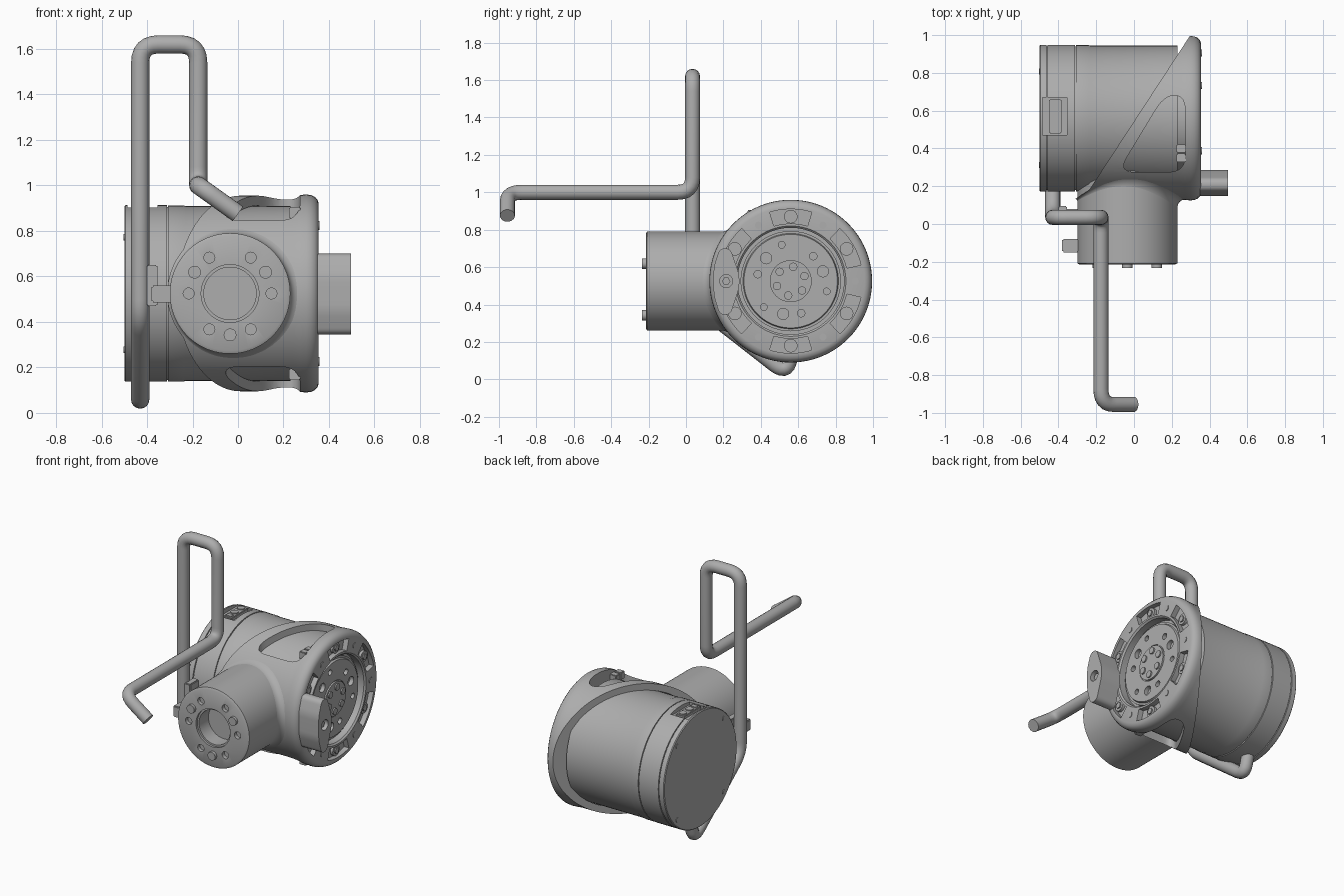
import bpy, bmesh, math
from math import cos, sin, pi, radians, sqrt
from mathutils import Matrix, Vector

if "Cube" in bpy.data.objects:
    bpy.data.objects.remove(bpy.data.objects["Cube"], do_unlink=True)

grey = bpy.data.materials.new("machined_grey")
grey.use_nodes = True
grey.diffuse_color = (0.42, 0.42, 0.42, 1)
grey.node_tree.nodes["Principled BSDF"].inputs["Base Color"].default_value = grey.diffuse_color

DRUM = Vector((0, 0.56, 0.525))      # centre of the drum, axis along x
NECK = Vector((-0.035, 0, 0.525))    # centre of the neck, axis along y
TURN = Matrix.Rotation(pi / 2, 4, 'Z')
ON_DRUM = Matrix.Translation(DRUM)
ON_NECK = Matrix.Translation(NECK) @ TURN
parts = []


def finish(bm, name, matrix=Matrix()):
    bmesh.ops.remove_doubles(bm, verts=bm.verts, dist=1e-5)
    bmesh.ops.transform(bm, matrix=matrix, verts=bm.verts)
    bmesh.ops.recalc_face_normals(bm, faces=bm.faces)
    mesh = bpy.data.meshes.new(name)
    bm.to_mesh(mesh)
    bm.free()
    mesh.materials.append(grey)
    ob = bpy.data.objects.new(name, mesh)
    bpy.context.collection.objects.link(ob)
    parts.append(ob)
    return ob


def revolve(name, profile, matrix, closed=False, seg=96):
    """Spin (along, radius) points about the local x axis."""
    bm = bmesh.new()
    vs = [bm.verts.new((a, r, 0)) for a, r in profile]
    pairs = list(zip(vs, vs[1:])) + ([(vs[-1], vs[0])] if closed else [])
    edges = [bm.edges.new(p) for p in pairs]
    bmesh.ops.spin(bm, geom=vs + edges, cent=(0, 0, 0), axis=(1, 0, 0),
                   angle=2 * pi, steps=seg, use_duplicate=False)
    return finish(bm, name, matrix)


def box(name, lo, hi, bevel=0.0):
    bm = bmesh.new()
    size = Vector(hi) - Vector(lo)
    bmesh.ops.create_cube(bm, size=1, matrix=Matrix.Diagonal((*size, 1)))
    if bevel:
        bmesh.ops.bevel(bm, geom=bm.edges[:], offset=bevel, segments=2, affect='EDGES')
    return finish(bm, name, Matrix.Translation((Vector(lo) + Vector(hi)) / 2))


def prism(name, outline, lo, hi, axis):
    """Extrude a 2D outline along z, or along x when it lies in the yz plane."""
    place = (lambda p, h: (p[0], p[1], h)) if axis == 'z' else (lambda p, h: (h, p[0], p[1]))
    bm = bmesh.new()
    face = bm.faces.new([bm.verts.new(place(p, lo)) for p in outline])
    moved = bmesh.ops.extrude_face_region(bm, geom=[face])["geom"]
    shift = Vector(place((0, 0), hi - lo))
    bmesh.ops.translate(bm, vec=shift, verts=[v for v in moved if isinstance(v, bmesh.types.BMVert)])
    return finish(bm, name)


def rods(name, matrix, spots, lo, hi, seg=20):
    """Cylinders along local x at (radius, degrees, rod radius) spots."""
    bm = bmesh.new()
    for ring, deg, rad in spots:
        a = radians(deg)
        m = Matrix.Translation(((lo + hi) / 2, ring * cos(a), ring * sin(a))) @ Matrix.Rotation(pi / 2, 4, 'Y')
        bmesh.ops.create_cone(bm, cap_ends=True, segments=seg, radius1=rad, radius2=rad, depth=hi - lo, matrix=m)
    return finish(bm, name, matrix)


def cut(target, cutter):
    mod = target.modifiers.new("cut", 'BOOLEAN')
    mod.operation, mod.solver, mod.object = 'DIFFERENCE', 'EXACT', cutter
    bpy.context.view_layer.objects.active = target
    bpy.ops.object.modifier_apply(modifier=mod.name)
    parts.remove(cutter)
    bpy.data.objects.remove(cutter, do_unlink=True)


def rounded(points, radius, loop=True, steps=6):
    """Replace each corner with a short curve."""
    pts, out = [Vector(p) for p in points], []
    for i, p in enumerate(pts):
        if not loop and i in (0, len(pts) - 1):
            out.append(p)
            continue
        q, n = pts[i - 1], pts[(i + 1) % len(pts)]
        a = p + (q - p).normalized() * min(radius, (q - p).length * 0.48)
        b = p + (n - p).normalized() * min(radius, (n - p).length * 0.48)
        for k in range(steps + 1):
            t = k / steps
            out.append(a * (1 - t) ** 2 + p * 2 * t * (1 - t) + b * t * t)
    return out


# Drum with its end cap and shallow grooves
drum = revolve("drum", [(-0.5, 0), (-0.5, 0.383), (-0.495, 0.388), (-0.463, 0.388), (-0.463, 0.38),
                        (-0.457, 0.38), (-0.457, 0.388), (-0.313, 0.388), (-0.313, 0.38), (-0.307, 0.38),
                        (-0.307, 0.387), (-0.24, 0.387), (-0.23, 0.384), (0.23, 0.384), (0.23, 0)], ON_DRUM)
cut(drum, box("socket_cutter", (-0.485, 0.47, 0.885), (-0.355, 0.67, 1)))
rods("cap_screws", ON_DRUM, [(0.35, 45 + 90 * k, 0.015) for k in range(4)], -0.504, -0.49)

# Connector panel on top of the drum
box("connector_panel", (-0.45, 0.48, 0.86), (-0.385, 0.66, 0.905), 0.004)
UP = Matrix.Translation((-0.418, 0.57, 0)) @ Matrix.Rotation(-pi / 2, 4, 'Y')
rods("connector_ports", UP, [(0.06, 0, 0.024), (0.01, 180, 0.024)], 0.88, 0.912)
box("connector_plug", (-0.44, 0.49, 0.88), (-0.395, 0.525, 0.91), 0.003)

# Sleeve around the drum, cut on a slant, with two windows and a pocketed rim
sleeve = revolve("sleeve", [(-0.36, 0.386), (0.2, 0.386), (0.24, 0.37), (0.24, 0.285), (0.345, 0.285),
                            (0.355, 0.295), (0.355, 0.395), (0.35, 0.412), (0.338, 0.425), (0.32, 0.433),
                            (0.3, 0.435), (0.27, 0.433), (0.24, 0.43), (-0.36, 0.43)], ON_DRUM, closed=True)
normal = Vector((-0.837, 0.547, 0)).normalized()
slant = box("slant_cutter", (-1, -1, -1), (1, 1, 1))
slant.data.transform(Matrix.Translation(DRUM + Vector((0.011, 0, 0)) + normal)
                     @ Matrix.Rotation(math.atan2(normal.y, normal.x), 4, 'Z'))
cut(sleeve, slant)
window = rounded([(-0.085, 0.275), (0.272, 0.275), (0.272, 0.68), (0.16, 0.68)], 0.09)
cut(sleeve, prism("window_cutter", window, -0.2, 1.2, 'z'))
pocket_angles = [30, 90, 150, 210, 270, 330]
for deg in pocket_angles + [180]:
    half = 17 if deg != 180 else 9
    arc = lambda r, s: [(DRUM.y + r * cos(radians(deg + s * half * k / 5)),
                         DRUM.z + r * sin(radians(deg + s * half * k / 5))) for k in range(-5, 6)]
    cut(sleeve, prism("pocket_cutter", arc(0.385, 1) + arc(0.308, -1), 0.32, 0.4, 'x'))
rods("rim_bolts", ON_DRUM, [(0.345, d, 0.036) for d in pocket_angles], 0.31, 0.338, 24)
rods("rim_bolt_hexes", ON_DRUM, [(0.345, d, 0.021) for d in pocket_angles], 0.31, 0.346, 6)
rods("rim_screws", ON_DRUM, [(0.345, d, 0.019) for d in (0, 60, 120, 240, 300)], 0.34, 0.359)
for z in (0.17, 0.88):
    for y in (0.35, 0.4):
        box("window_clip", (0.225, y - 0.022, z - 0.025), (0.275, y + 0.022, z + 0.025), 0.004)

# Output disc in the rim
disc = revolve("output_disc", [(0.2, 0), (0.2, 0.29), (0.295, 0.29), (0.295, 0.268), (0.315, 0.268), (0.315, 0.255),
                               (0.328, 0.25), (0.328, 0.118), (0.322, 0.118), (0.322, 0.112),
                               (0.334, 0.112), (0.334, 0)], ON_DRUM)
holes = [(0.18, 17 + 120 * k, 0.03) for k in range(3)]
holes += [(0.18, 48 + 120 * k, 0.02) for k in range(3)] + [(0.2, -16 + 120 * k, 0.018) for k in range(3)]
cut(disc, rods("disc_hole_cutter", ON_DRUM, holes, 0.3, 0.4))
hub_spots = [(0.078, 20 + 60 * k, 0.022) for k in range(6)]
rods("hub_bolts", ON_DRUM, hub_spots, 0.32, 0.343)

# Stop block on the front of the rim
block = rounded([(0.18, 0.7), (0.237, 0.7), (0.285, 0.56), (0.285, 0.49), (0.237, 0.345), (0.18, 0.345),
                 (0.148, 0.45), (0.148, 0.6)], 0.03)
stop = prism("stop_block", block, 0.35, 0.497, 'x')
cut(stop, rods("block_hole_cutter", ON_DRUM, [(0.345, 180, 0.035)], 0.46, 0.6))
rods("block_bolt", ON_DRUM, [(0.345, 180, 0.022)], 0.44, 0.48, 6)

# Neck with its bore, bolt holes and studs
neck = revolve("neck", [(-0.1, 0), (-0.1, 0.115), (-0.2, 0.115), (-0.2, 0.127), (-0.215, 0.127),
                        (-0.215, 0.252), (-0.208, 0.265), (0.3, 0.265), (0.3, 0)], ON_NECK)
cut(neck, rods("neck_hole_cutter", ON_NECK, [(0.182, 60 * k, 0.024) for k in range(6)], -0.3, -0.19))
rods("neck_studs", ON_NECK, [(0.182, d, 0.028) for d in (31, 149, 270)], -0.234, -0.2)

# Fillet blending the neck into the sleeve
bm = bmesh.new()
surface = lambda r, a: DRUM.y - sqrt(0.43 ** 2 - (r * sin(a)) ** 2)
rows = []
for k in range(96):
    a = 2 * pi * k / 96
    w = 0.012 + 0.02 * (1 + cos(a))
    R, row = 0.264, []
    p0 = Vector((R, surface(R, a) - w))
    p1 = Vector((R, surface(R, a)))
    p2 = Vector((R + w, surface(R + w, a) + 0.002))
    for s in range(7):
        t = s / 6
        r, y = p0 * (1 - t) ** 2 + p1 * 2 * t * (1 - t) + p2 * t * t
        row.append(bm.verts.new((NECK.x + r * cos(a), y, NECK.z + r * sin(a))))
    rows.append(row)
for k, row in enumerate(rows):
    nxt = rows[(k + 1) % len(rows)]
    for s in range(6):
        bm.faces.new((row[s], row[s + 1], nxt[s + 1], nxt[s]))
finish(bm, "neck_fillet")

# Bracket between neck and handle
box("bracket_arm", (-0.38, -0.15, 0.485), (-0.28, -0.08, 0.56), 0.006)
box("bracket_plate", (-0.4, 0, 0.47), (-0.355, 0.095, 0.65), 0.005)
box("bracket_link", (-0.365, 0.02, 0.49), (-0.28, 0.08, 0.56), 0.005)

# Bent tube handle
path = rounded([(-0.43, 0.57, 0.16), (-0.43, 0.535, 0.03), (-0.43, 0.035, 0.42), (-0.43, 0.035, 1.62),
                (-0.175, 0.035, 1.62), (-0.175, 0.035, 1), (-0.175, -0.955, 1), (0, -0.955, 0.875)],
               0.08, loop=False)
curve = bpy.data.curves.new("handle", 'CURVE')
curve.dimensions = '3D'
curve.bevel_depth, curve.bevel_resolution, curve.use_fill_caps = 0.04, 6, True
spline = curve.splines.new('POLY')
spline.points.add(len(path) - 1)
for point, co in zip(spline.points, path):
    point.co = (*co, 1)
curve.materials.append(grey)
handle = bpy.data.objects.new("handle", curve)
bpy.context.collection.objects.link(handle)
bpy.ops.object.select_all(action='DESELECT')
handle.select_set(True)
bpy.context.view_layer.objects.active = handle
bpy.ops.object.convert(target='MESH')
parts.append(bpy.context.view_layer.objects.active)

# Smooth shading with sharp edges kept
for ob in parts:
    ob.select_set(True)
bpy.ops.object.shade_smooth_by_angle(angle=radians(32))
